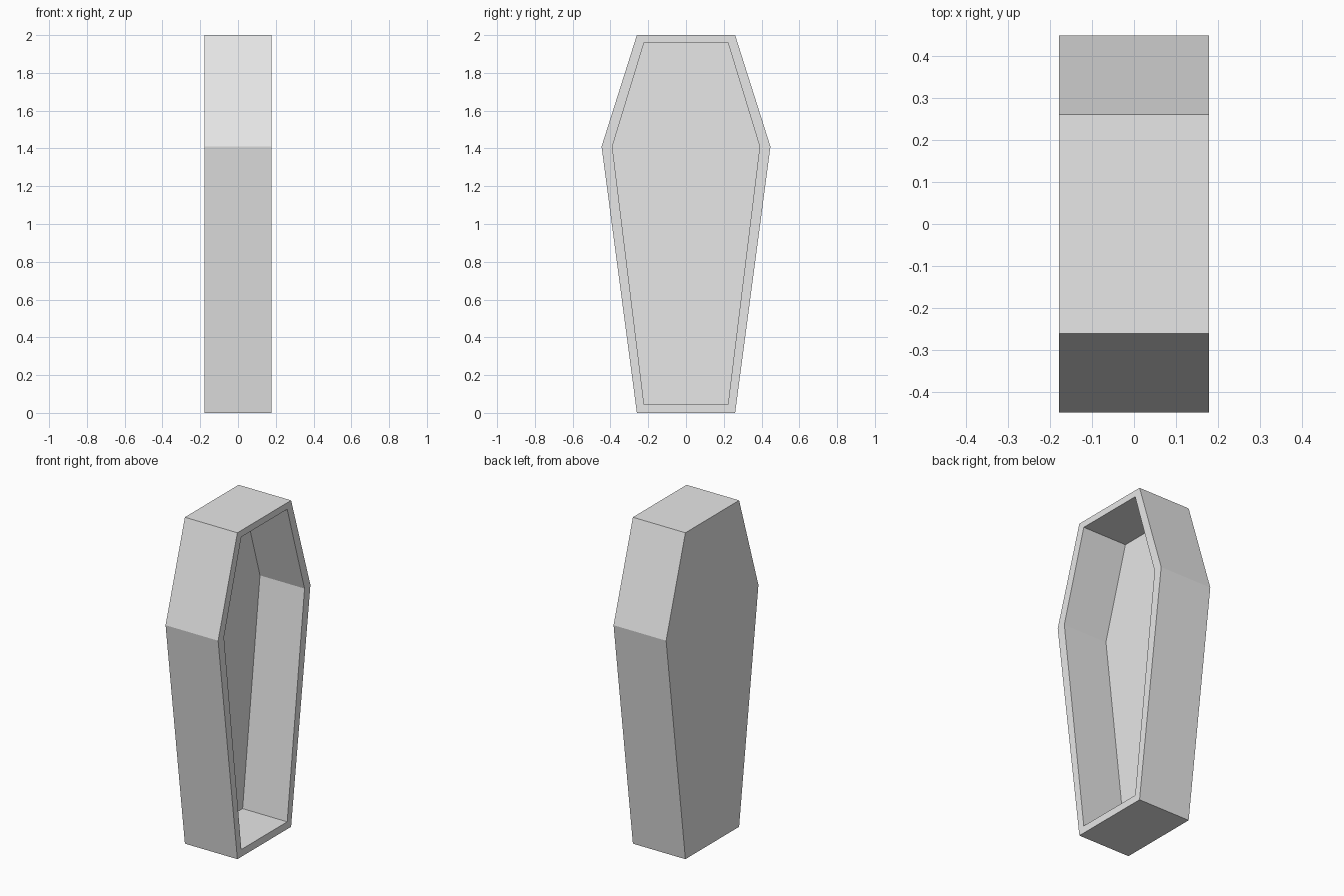
import bpy
import bmesh

if "Cube" in bpy.data.objects:
    bpy.data.objects.remove(bpy.data.objects["Cube"])

HALF_DEPTH = 0.178   # half thickness along x
FLOOR_X = -0.124     # inner face of the closed back panel

# Right half of each hexagonal outline as (y, z), bottom to top
OUTER = [(0.26, 0.0), (0.447, 1.41), (0.26, 2.0)]
INNER = [(0.222, 0.045), (0.39, 1.41), (0.222, 1.96)]


def ring(bm, half, x):
    """Mirror a half outline and place it at depth x."""
    outline = half + [(-y, z) for y, z in reversed(half)]
    return [bm.verts.new((x, y, z)) for y, z in outline]


def bridge(bm, a, b):
    """Join two outlines with a band of quads."""
    n = len(a)
    for i in range(n):
        j = (i + 1) % n
        bm.faces.new((a[i], a[j], b[j], b[i]))


grey = bpy.data.materials.new("plain grey")
grey.diffuse_color = (0.8, 0.8, 0.8, 1.0)
grey.use_nodes = True
grey.node_tree.nodes["Principled BSDF"].inputs["Base Color"].default_value = grey.diffuse_color

# Open hollow box: back panel, outer walls, rim, inner walls, inner floor
bm = bmesh.new()
back = ring(bm, OUTER, -HALF_DEPTH)
front = ring(bm, OUTER, HALF_DEPTH)
lip = ring(bm, INNER, HALF_DEPTH)
floor = ring(bm, INNER, FLOOR_X)
bm.faces.new(back)
for a, b in ((back, front), (front, lip), (lip, floor)):
    bridge(bm, a, b)
bm.faces.new(floor)
bmesh.ops.recalc_face_normals(bm, faces=bm.faces[:])

mesh = bpy.data.meshes.new("coffin_box")
bm.to_mesh(mesh)
bm.free()
mesh.materials.append(grey)
box = bpy.data.objects.new("coffin_box", mesh)
bpy.context.collection.objects.link(box)
